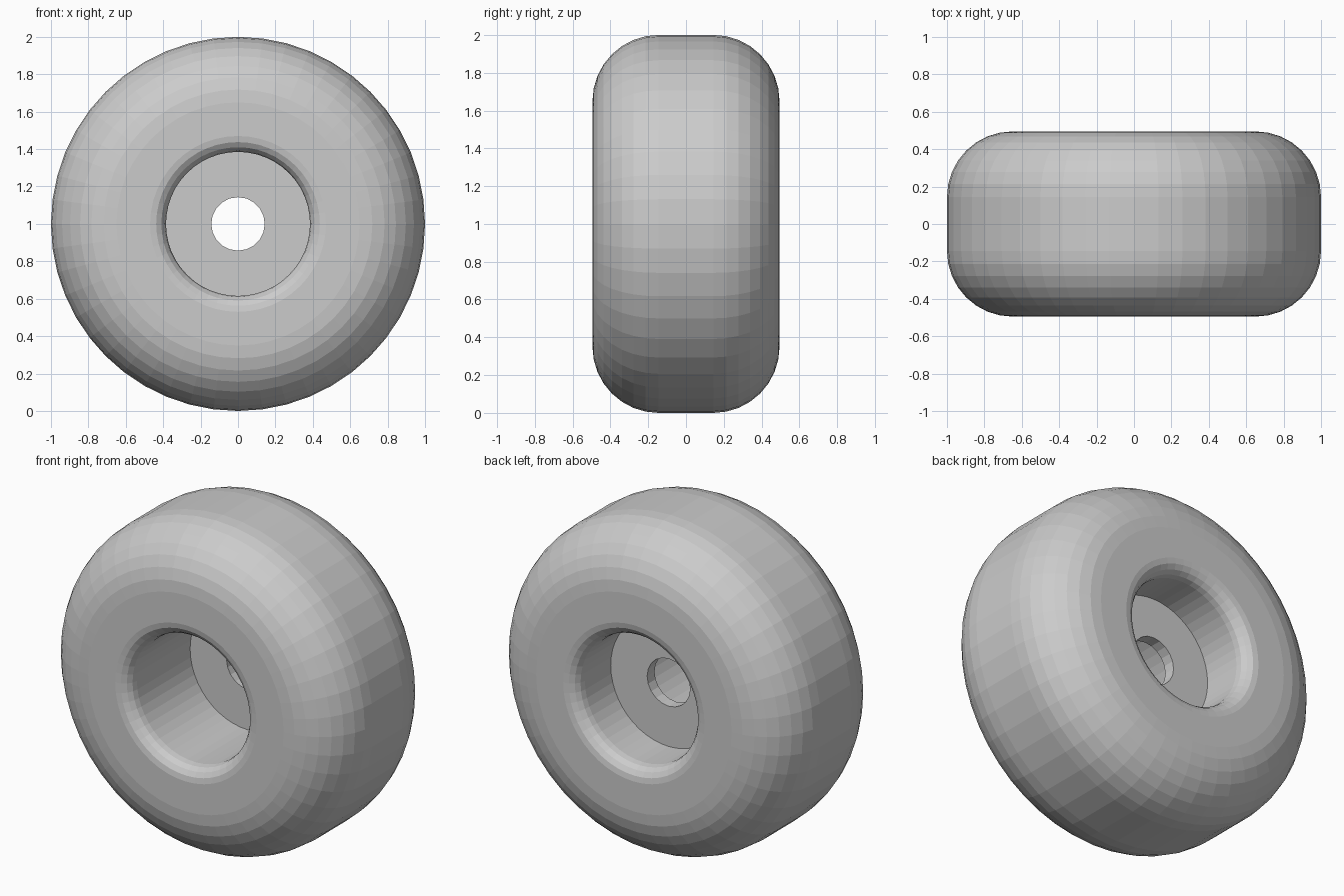
import bpy, bmesh
from math import sin, cos, pi

if "Cube" in bpy.data.objects:
    bpy.data.objects.remove(bpy.data.objects["Cube"])


def arc(cr, cy, rad, a0, a1, n):
    """Points (radius, y) on an arc; angle 0 = outward radially, 90 = +y."""
    pts = []
    for i in range(n + 1):
        a = (a0 + (a1 - a0) * i / n) * pi / 180
        pts.append((cr + rad * cos(a), cy + rad * sin(a)))
    return pts


def lathe(name, profile, sides, height=1.0):
    """Revolve a closed (radius, y) profile around the wheel's y axis."""
    bm = bmesh.new()
    rings = []
    for k in range(sides):
        a = 2 * pi * k / sides
        rings.append([bm.verts.new((r * sin(a), y, height + r * cos(a)))
                      for r, y in profile])
    n = len(profile)
    for k in range(sides):
        p, q = rings[k], rings[(k + 1) % sides]
        for i in range(n):
            j = (i + 1) % n
            bm.faces.new((p[i], p[j], q[j], q[i]))
    bmesh.ops.recalc_face_normals(bm, faces=bm.faces)
    mesh = bpy.data.meshes.new(name)
    bm.to_mesh(mesh)
    bm.free()
    obj = bpy.data.objects.new(name, mesh)
    bpy.context.collection.objects.link(obj)
    return obj


HALF = 0.495      # half of the wheel width
SHOULDER = 0.35   # outer rounding
BORE = 0.385      # recess radius
LIP = 0.085       # rounding of the recess edge

# Tyre: rounded shoulders, flat side walls and rounded recess lips
back_half = (arc(1 - SHOULDER, HALF - SHOULDER, SHOULDER, 0, 90, 8)
             + arc(BORE + LIP, HALF - LIP, LIP, 90, 180, 4))
front_half = [(r, -y) for r, y in reversed(back_half)]
lathe("tyre", back_half + front_half, 48)

# Hub plate: set towards the back, with an axle hole through it
lathe("hub_plate", [(0.143, 0.095), (0.43, 0.095),
                    (0.43, 0.165), (0.143, 0.165)], 20)
